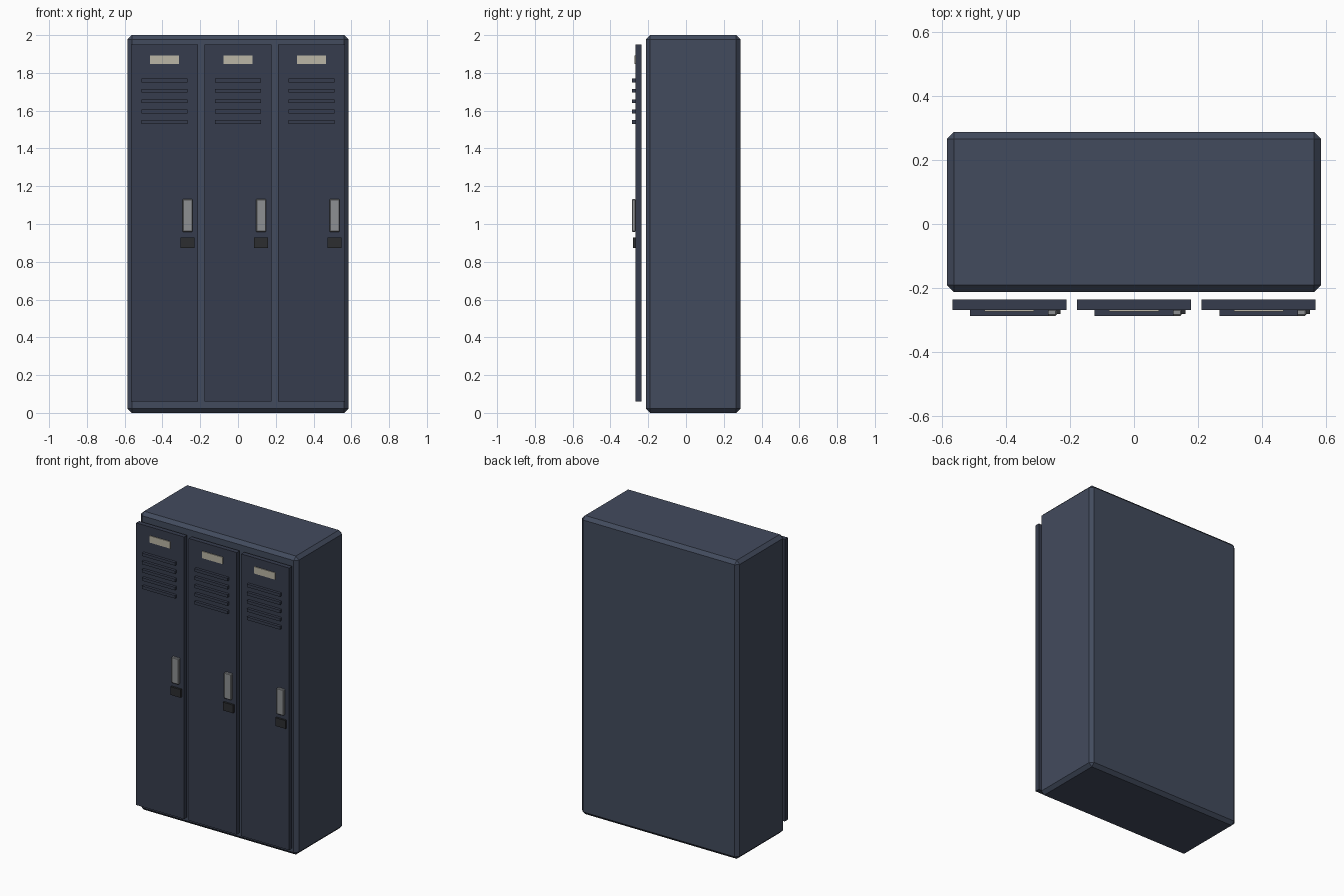
import bpy

if "Cube" in bpy.data.objects:
    bpy.data.objects.remove(bpy.data.objects["Cube"])

def material(name, rgb):
    m = bpy.data.materials.new(name)
    m.diffuse_color = (*rgb, 1)
    m.use_nodes = True
    m.node_tree.nodes["Principled BSDF"].inputs["Base Color"].default_value = m.diffuse_color
    return m

BODY = material("body_paint", (0.055, 0.07, 0.11))
DOOR = material("door_paint", (0.037, 0.046, 0.075))
STEEL = material("steel", (0.27, 0.28, 0.29))
CARD = material("card", (0.5, 0.47, 0.38))
BLACK = material("black_metal", (0.025, 0.027, 0.03))

def box(name, x, y, z, mat, bevel=0):
    """Box from (min, max) ranges, with an optional one-segment chamfer."""
    ranges = (x, y, z)
    bpy.ops.mesh.primitive_cube_add(size=1, location=[(a + b) / 2 for a, b in ranges])
    ob = bpy.context.object
    ob.name = name
    ob.scale = [b - a for a, b in ranges]
    bpy.ops.object.transform_apply(location=False, rotation=False, scale=True)
    ob.data.materials.append(mat)
    if bevel:
        mod = ob.modifiers.new("chamfer", 'BEVEL')
        mod.width = bevel
        mod.segments = 1
    return ob

def span(centre, width):
    return (centre - width / 2, centre + width / 2)

# Cabinet
box("cabinet", (-0.584, 0.584), (-0.2125, 0.2875), (0, 2), BODY, 0.022)

# Three identical doors with their fittings
FACE = -0.268
for i in range(3):
    cx = (i - 1) * 0.389
    n = i + 1
    box(f"door_{n}", span(cx, 0.356), (FACE, -0.236), (0.06, 1.95), DOOR)
    box(f"name_card_{n}", span(cx, 0.155), (FACE - 0.005, FACE + 0.002), (1.847, 1.893), CARD)
    # Vent louvres
    for k in range(5):
        box(f"louvre_{n}_{k + 1}", span(cx, 0.245), (-0.2865, FACE + 0.002),
            span(1.76 - k * 0.055, 0.02), DOOR)
    # Handle and lock
    box(f"handle_{n}", span(cx + 0.122, 0.053), (-0.2865, FACE + 0.002), (0.958, 1.132), STEEL, 0.004)
    box(f"lock_{n}", span(cx + 0.122, 0.076), (-0.281, FACE + 0.002), (0.873, 0.928), BLACK)
